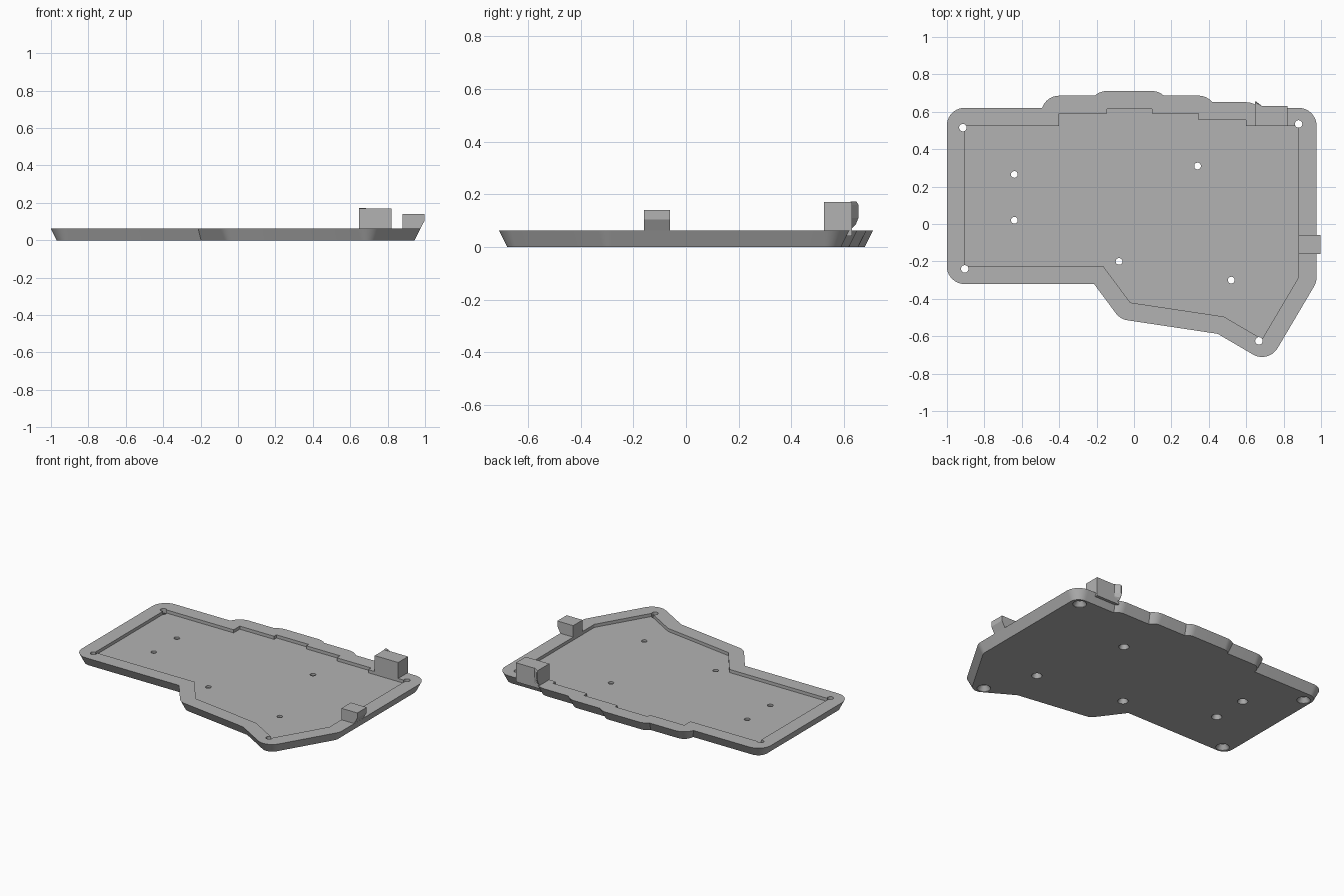
import bpy, bmesh
from math import acos, atan2, cos, sin, pi, radians
from mathutils import Vector

if "Cube" in bpy.data.objects:
    bpy.data.objects.remove(bpy.data.objects["Cube"])

grey = bpy.data.materials.new("plain_grey")
grey.use_nodes = True
grey.diffuse_color = (0.45, 0.45, 0.45, 1)
grey.node_tree.nodes["Principled BSDF"].inputs["Base Color"].default_value = grey.diffuse_color

TOP, FLOOR = 0.063, 0.042

# Recess outline, counter-clockwise
RECESS = [Vector(p) for p in [
    (-0.905, -0.225), (-0.165, -0.225), (-0.02, -0.42), (0.48, -0.495),
    (0.685, -0.615), (0.88, -0.285), (0.88, 0.525), (0.6, 0.525),
    (0.6, 0.555), (0.345, 0.555), (0.345, 0.59), (0.095, 0.59),
    (0.095, 0.615), (-0.145, 0.615), (-0.145, 0.59), (-0.4, 0.59),
    (-0.4, 0.525), (-0.905, 0.525)]]


def offset_outline(points, r, steps=10):
    """Grow an outline by r: arcs at outer corners, mitres at inner ones."""
    out = []
    for i, p in enumerate(points):
        before, after = p - points[i - 1], points[(i + 1) % len(points)] - p
        d0, d1 = before.length, after.length
        n0 = Vector((before.y, -before.x)) / d0
        n1 = Vector((after.y, -after.x)) / d1
        short0, short1 = d0 < 0.1, d1 < 0.1
        if before.cross(after) < 0:
            if not (short0 or short1):
                out.append(p + (n0 + n1) * r / (1 + n0.dot(n1)))
            continue
        a0 = atan2(n0.y, n0.x)
        a1 = a0 + acos(max(-1, min(1, n0.dot(n1))))
        # A small step is swallowed by the arc of its outer corner
        if short0:
            a0 = a1 - acos((r - d0) / r)
        if short1:
            a1 = a0 + acos((r - d1) / r)
        for k in range(steps + 1):
            a = a0 + (a1 - a0) * k / steps
            out.append(p + Vector((cos(a), sin(a))) * r)
    return out


def loft(name, rings):
    """Solid through rings of 3D points, capped at both ends."""
    bm = bmesh.new()
    loops = [[bm.verts.new(p) for p in ring] for ring in rings]
    n = len(loops[0])
    for a, b in zip(loops, loops[1:]):
        for i in range(n):
            j = (i + 1) % n
            bm.faces.new((a[i], a[j], b[j], b[i]))
    bm.faces.new(loops[0][::-1])
    bm.faces.new(loops[-1])
    bmesh.ops.recalc_face_normals(bm, faces=bm.faces)
    mesh = bpy.data.meshes.new(name)
    bm.to_mesh(mesh)
    bm.free()
    obj = bpy.data.objects.new(name, mesh)
    bpy.context.collection.objects.link(obj)
    mesh.materials.append(grey)
    return obj


def flat(points, z):
    return [(p[0], p[1], z) for p in points]


def circle(x, y, r, z, n=24):
    return [(x + r * cos(2 * pi * k / n), y + r * sin(2 * pi * k / n), z) for k in range(n)]


def activate(obj):
    bpy.ops.object.select_all(action='DESELECT')
    obj.select_set(True)
    bpy.context.view_layer.objects.active = obj


def cut(obj, cutter):
    activate(obj)
    mod = obj.modifiers.new("cut", 'BOOLEAN')
    mod.operation = 'DIFFERENCE'
    mod.solver = 'EXACT'
    mod.object = cutter
    bpy.ops.object.modifier_apply(modifier=mod.name)
    bpy.data.objects.remove(cutter)


# Base plate with sloping rim
base = loft("base_plate", [flat(offset_outline(RECESS, 0.064), 0),
                           flat(offset_outline(RECESS, 0.096), TOP)])
cut(base, loft("recess_cutter", [flat(RECESS, FLOOR), flat(RECESS, 0.2)]))

# Countersunk screw holes: corners, then floor
CORNER_HOLES = [(-0.915, 0.515), (0.88, 0.535), (-0.905, -0.24), (0.668, -0.625)]
FLOOR_HOLES = [(-0.64, 0.265), (-0.64, 0.02), (0.34, 0.31), (-0.08, -0.2), (0.52, -0.3)]
for holes, r, wide in ((CORNER_HOLES, 0.02, 0.042), (FLOOR_HOLES, 0.018, 0.032)):
    for x, y in holes:
        cut(base, loft("hole_cutter", [
            circle(x, y, wide, -0.02), circle(x, y, wide, 0.003),
            circle(x, y, r, 0.032), circle(x, y, r, 0.2)]))
activate(base)
bpy.ops.object.shade_smooth_by_angle(angle=radians(25))

# Rear block, with a tapered lip on its right back corner
block = [(0.525, FLOOR), (0.63, FLOOR), (0.63, 0.17), (0.525, 0.17)]
loft("rear_block", [[(x, y, z) for y, z in block] for x in (0.648, 0.822)])
lip = [(0.63, 0.07), (0.645, 0.085), (0.655, 0.11), (0.655, 0.16), (0.648, 0.172), (0.625, 0.172)]
loft("rear_block_lip", [[(0.646, y, z) for y, z in lip],
                        [(0.652, y, z) for y, z in lip],
                        [(0.685, min(y, 0.63), z) for y, z in lip]])

# Side tab overhanging the left rim
tab = [(0.88, FLOOR), (0.96, FLOOR), (0.975, TOP), (0.998, 0.105), (0.998, 0.14), (0.88, 0.14)]
loft("side_tab", [[(x, y, z) for x, z in tab] for y in (-0.16, -0.06)])
